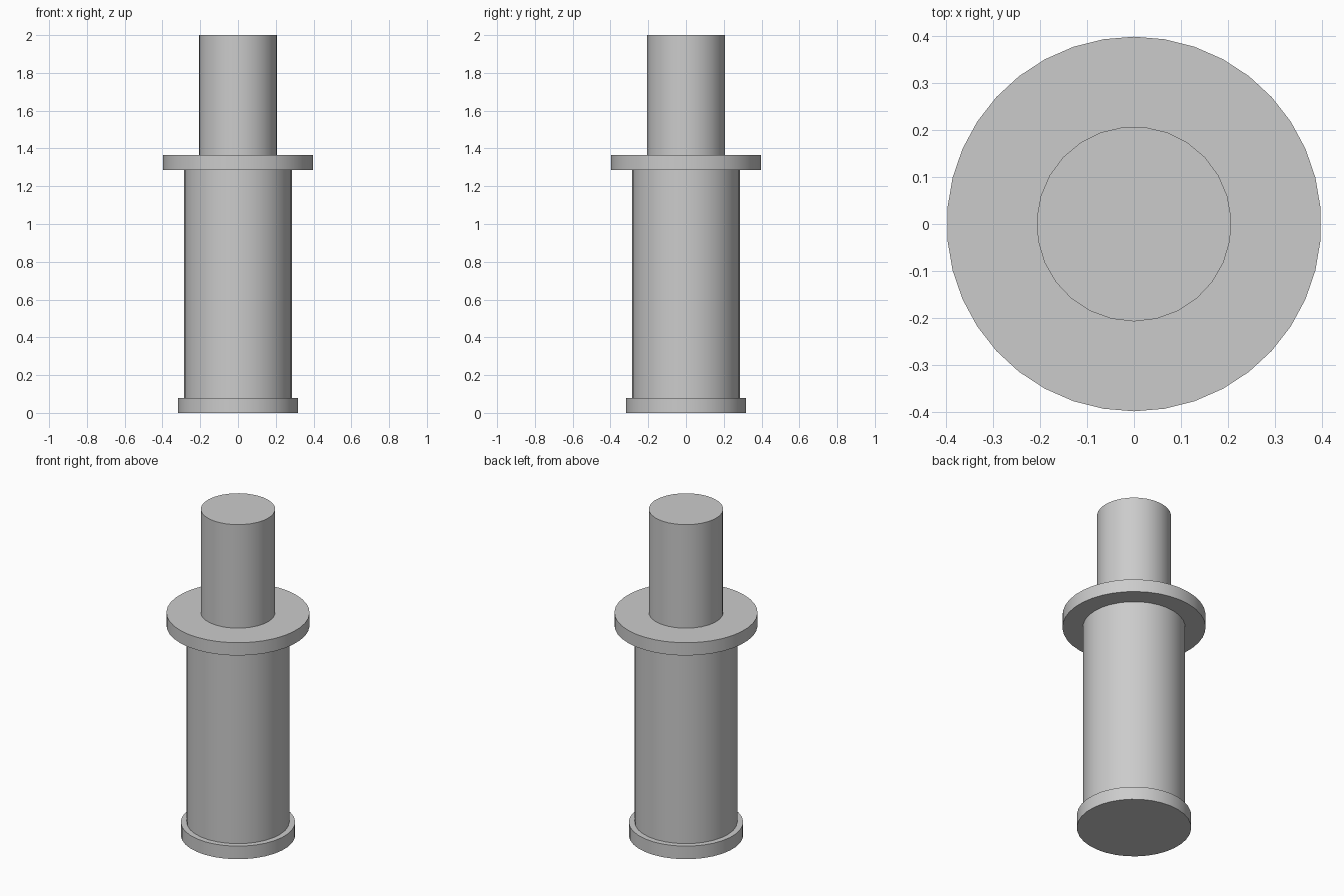
import bpy, bmesh
from math import sin, cos, tau, radians

cube = bpy.data.objects.get("Cube")
if cube:
    bpy.data.objects.remove(cube, do_unlink=True)

# One plain grey for the whole model
grey = bpy.data.materials.new("light_grey")
grey.use_nodes = True
colour = (0.6, 0.6, 0.6, 1)
grey.diffuse_color = colour
grey.node_tree.nodes["Principled BSDF"].inputs["Base Color"].default_value = colour


def disc(name, radius, bottom, top, sides):
    """Upright closed cylinder with its first corner facing the front."""
    bm = bmesh.new()
    ring = [bm.verts.new((radius * sin(tau * i / sides), -radius * cos(tau * i / sides), bottom))
            for i in range(sides)]
    base = bm.faces.new(ring)
    extruded = bmesh.ops.extrude_face_region(bm, geom=[base], use_keep_orig=True)
    verts = [v for v in extruded["geom"] if isinstance(v, bmesh.types.BMVert)]
    bmesh.ops.translate(bm, verts=verts, vec=(0, 0, top - bottom))
    bmesh.ops.recalc_face_normals(bm, faces=bm.faces[:])
    mesh = bpy.data.meshes.new(name)
    bm.to_mesh(mesh)
    bm.free()
    mesh.materials.append(grey)
    obj = bpy.data.objects.new(name, mesh)
    bpy.context.collection.objects.link(obj)
    bpy.ops.object.select_all(action="DESELECT")
    obj.select_set(True)
    bpy.context.view_layer.objects.active = obj
    bpy.ops.object.shade_smooth_by_angle(angle=radians(30))


# Stacked parts from the ground up
disc("base_rim", 0.318, 0, 0.08, 34)
disc("body", 0.285, 0.08, 1.287, 32)
disc("flange", 0.398, 1.287, 1.365, 38)
disc("top_shaft", 0.207, 1.365, 2, 27)
